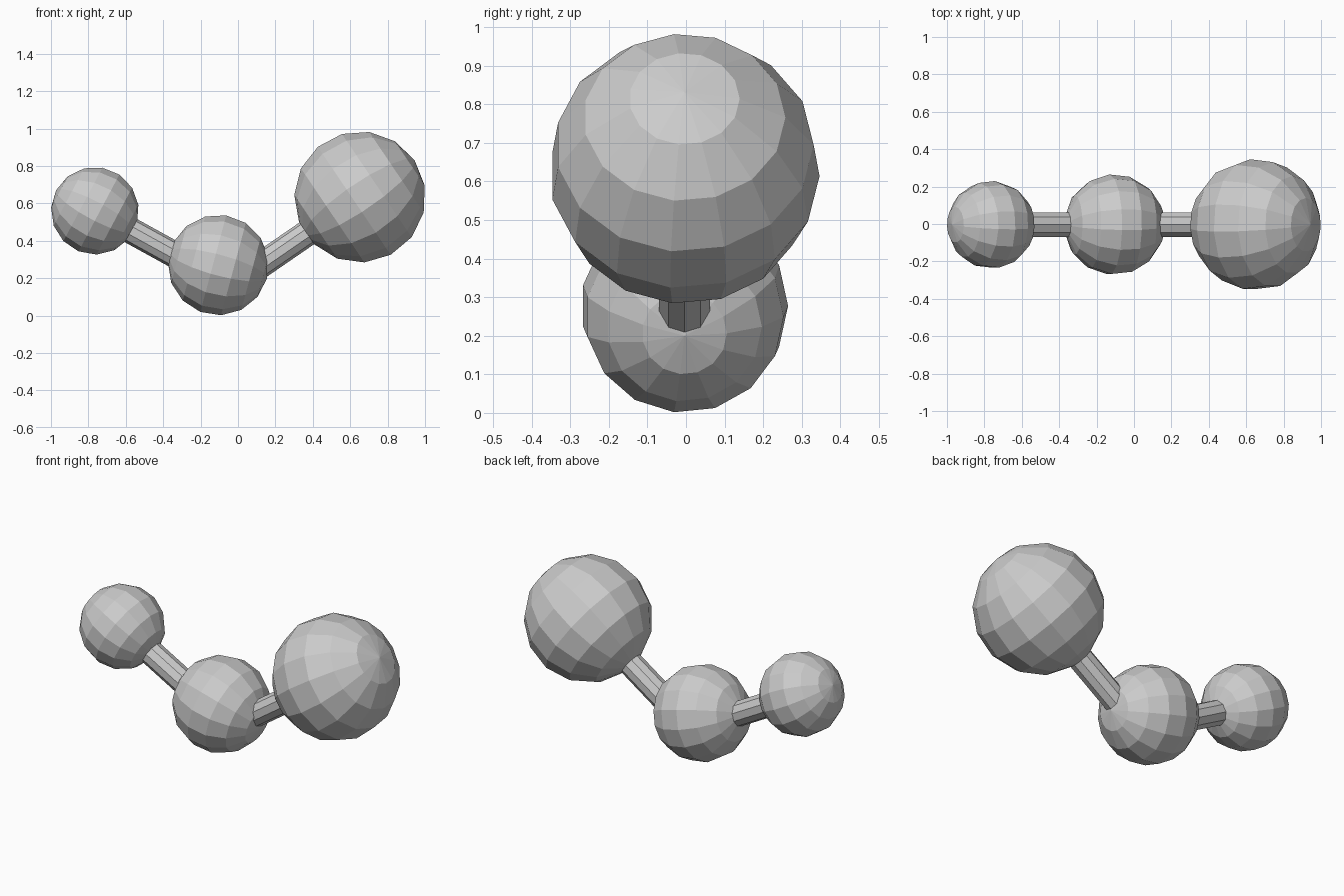
import bpy, bmesh, math
from mathutils import Vector

if "Cube" in bpy.data.objects:
    bpy.data.objects.remove(bpy.data.objects["Cube"])

Y0 = -0.004   # shared depth offset (odd-sided balls are slightly asymmetric)
SIDES = 15


def lathe(name, base, direction, profile, sides, start=0.0):
    """Revolve (along, radius) points about an axis lying in the xz plane."""
    d = Vector(direction).normalized()
    u = Vector((0, 1, 0))
    v = d.cross(u)
    bm = bmesh.new()
    rings = []
    for along, radius in profile:
        c = Vector(base) + d * along
        if radius < 1e-6:
            rings.append([bm.verts.new(c)])
            continue
        angles = [start + 2 * math.pi * i / sides for i in range(sides)]
        rings.append([bm.verts.new(c + radius * (u * math.cos(a) + v * math.sin(a)))
                      for a in angles])
    for a, b in zip(rings, rings[1:]):
        for i in range(sides):
            j = (i + 1) % sides
            if len(a) == 1:
                bm.faces.new((a[0], b[i], b[j]))
            else:
                bm.faces.new((a[i], a[j], b[j], b[i]))
    for ring in (rings[0], rings[-1]):
        if len(ring) > 1:
            bm.faces.new(ring)
    bmesh.ops.recalc_face_normals(bm, faces=bm.faces)
    me = bpy.data.meshes.new(name)
    bm.to_mesh(me)
    bm.free()
    ob = bpy.data.objects.new(name, me)
    bpy.context.collection.objects.link(ob)
    return ob


def ball(name, x, z, r, tilt):
    # Pointed pole along the tilt direction, small flat cap at the other end
    t = math.radians(tilt)
    steps = [2 * math.pi * i / SIDES for i in range(SIDES // 2 + 1)]
    profile = [(r * math.cos(a), r * math.sin(a)) for a in steps]
    lathe(name, (x, Y0, z), (math.cos(t), 0, math.sin(t)), profile, SIDES)


def rod(name, a, b, r=0.07):
    p, q = Vector((a[0], Y0, a[1])), Vector((b[0], Y0, b[1]))
    lathe(name, p, q - p, [(0, r), ((q - p).length, r)], 10, math.pi / 2)


# Balls
ball("small_ball", -0.765, 0.56, 0.235, 152)
ball("middle_ball", -0.105, 0.27, 0.27, -15)
ball("large_ball", 0.652, 0.634, 0.352, 34)

# Connecting rods, ends buried inside the balls
rod("left_rod", (-0.765, 0.56), (-0.14, 0.216))
rod("right_rod", (0.03, 0.207), (0.652, 0.635))
